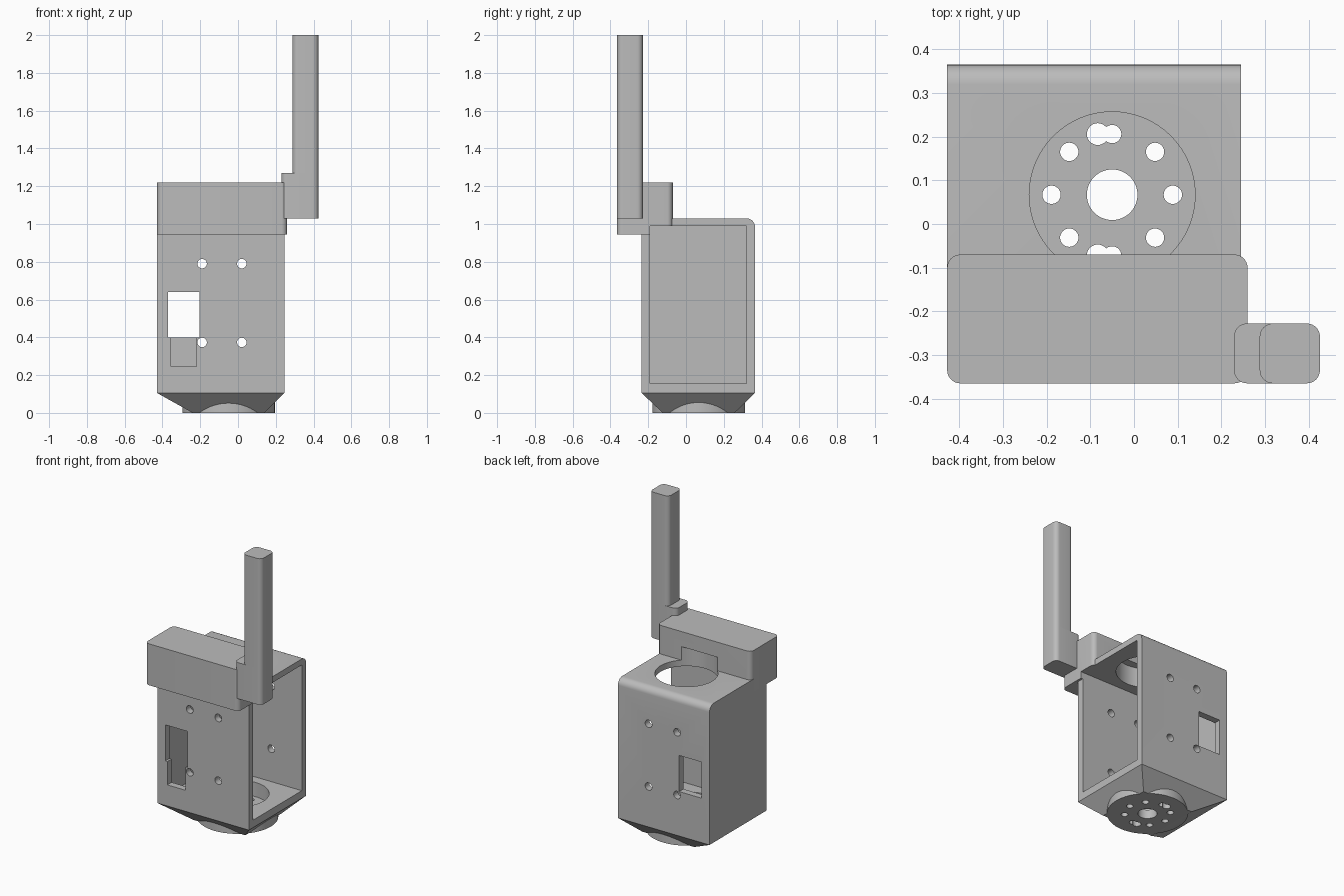
import bpy, bmesh, math
from mathutils import Matrix, Vector

scene_cube = bpy.data.objects.get("Cube")
if scene_cube:
    bpy.data.objects.remove(scene_cube, do_unlink=True)

GREY = (0.5, 0.5, 0.5, 1)
mat = bpy.data.materials.new("plain grey")
mat.use_nodes = True
mat.diffuse_color = GREY
mat.node_tree.nodes["Principled BSDF"].inputs["Base Color"].default_value = GREY

CX, CY = -0.05, 0.067          # axis of the round mount
LEFT, RIGHT, FRONT, BACK = -0.428, 0.245, -0.235, 0.365


def finish(bm, name):
    bmesh.ops.recalc_face_normals(bm, faces=bm.faces[:])
    mesh = bpy.data.meshes.new(name)
    bm.to_mesh(mesh)
    bm.free()
    mesh.materials.append(mat)
    obj = bpy.data.objects.new(name, mesh)
    bpy.context.collection.objects.link(obj)
    return obj


def box_mesh(x, y, z):
    bm = bmesh.new()
    bmesh.ops.create_cube(bm, size=1)
    for v in bm.verts:
        v.co = Vector([r[0] if c < 0 else r[1] for c, r in zip(v.co, (x, y, z))])
    return bm


def round_edges(bm, rule, radius):
    edges = [e for e in bm.edges if rule(e.verts[0].co, e.verts[1].co)]
    bmesh.ops.bevel(bm, geom=edges, offset=radius, segments=8,
                    profile=0.5, affect='EDGES')


def is_vertical(a, b):
    return abs(a.z - b.z) > 0.01


def box(name, x, y, z, radius=0):
    bm = box_mesh(x, y, z)
    if radius:
        round_edges(bm, is_vertical, radius)
    return finish(bm, name)


def cylinder(name, centre, radius, depth, along_y=False, sides=32):
    bm = bmesh.new()
    turn = Matrix.Rotation(math.pi / 2 if along_y else 0, 4, 'X')
    bmesh.ops.create_cone(bm, cap_ends=True, segments=sides, radius1=radius,
                          radius2=radius, depth=depth,
                          matrix=Matrix.Translation(centre) @ turn)
    return finish(bm, name)


def combine(obj, tool, operation='DIFFERENCE', keep=False):
    mod = obj.modifiers.new("combine", 'BOOLEAN')
    mod.operation, mod.solver, mod.object = operation, 'EXACT', tool
    bpy.context.view_layer.objects.active = obj
    bpy.ops.object.modifier_apply(modifier=mod.name)
    if not keep:
        bpy.data.objects.remove(tool, do_unlink=True)


# Housing with tapered foot and rounded top back edge
bm = box_mesh((LEFT, RIGHT), (FRONT, BACK), (0, 1.03))
bmesh.ops.bisect_plane(bm, geom=bm.verts[:] + bm.edges[:] + bm.faces[:],
                       plane_co=(0, 0, 0.105), plane_no=(0, 0, 1))
for v in bm.verts:
    if v.co.z < 0.01:
        v.co.x = CX + math.copysign(0.19, v.co.x - CX)
        v.co.y = CY + math.copysign(0.19, v.co.y - CY)
round_edges(bm, lambda a, b: min(a.z, b.z) > 1 and min(a.y, b.y) > 0.3, 0.045)
housing = finish(bm, "housing")

# Round boss under the foot
combine(housing, cylinder("boss", (CX, CY, 0.05), 0.245, 0.1, sides=64), 'UNION')

# Head block across the top front
head = box("head_block", (LEFT, 0.26), (-0.365, -0.07), (0.945, 1.22), 0.03)

# Cavity open to one side, and round pocket running through floor, roof and head
cavity = box("cavity", (-0.385, 0.35), (-0.19, 0.32), (0.155, 0.99))
pocket = cylinder("pocket", (CX, CY, 0.59), 0.19, 1.06, sides=64)
for tool in (cavity, pocket):
    combine(housing, tool, keep=True)
    combine(head, tool)

# Cable window through both walls, with a narrower slot in the front wall
combine(housing, box("window", (-0.37, -0.205), (-0.5, 0.5), (0.4, 0.64)))
combine(housing, box("slot", (-0.355, -0.22), (-0.5, 0), (0.245, 0.45)))

# Screw holes through front and back walls
for x in (-0.19, 0.02):
    for z in (0.373, 0.79):
        combine(housing, cylinder("screw_hole", (x, 0, z), 0.025, 1, True))

# Hub hole, ring of bolt holes and two access holes in the floor
combine(housing, cylinder("hub_hole", (CX, CY, 0), 0.058, 0.4, sides=48))
for i in range(8):
    a = i * math.pi / 4
    spot = (CX + 0.139 * math.cos(a), CY + 0.139 * math.sin(a), 0)
    combine(housing, cylinder("bolt_hole", spot, 0.021, 0.4))
for side in (-1, 1):
    combine(housing, cylinder("access_hole", (-0.083, CY + side * 0.139, 0), 0.025, 0.4))

# Upright arm on its bracket
bracket = box("arm_bracket", (0.229, 0.426), (-0.365, -0.228), (1.03, 1.27), 0.03)
arm = box("upright_arm", (0.288, 0.426), (-0.365, -0.228), (1.27, 2), 0.03)

# Smooth the round surfaces, keep corners sharp
bpy.ops.object.select_all(action='DESELECT')
for obj in (housing, head, bracket, arm):
    obj.select_set(True)
bpy.context.view_layer.objects.active = housing
bpy.ops.object.shade_smooth_by_angle(angle=math.radians(30))
